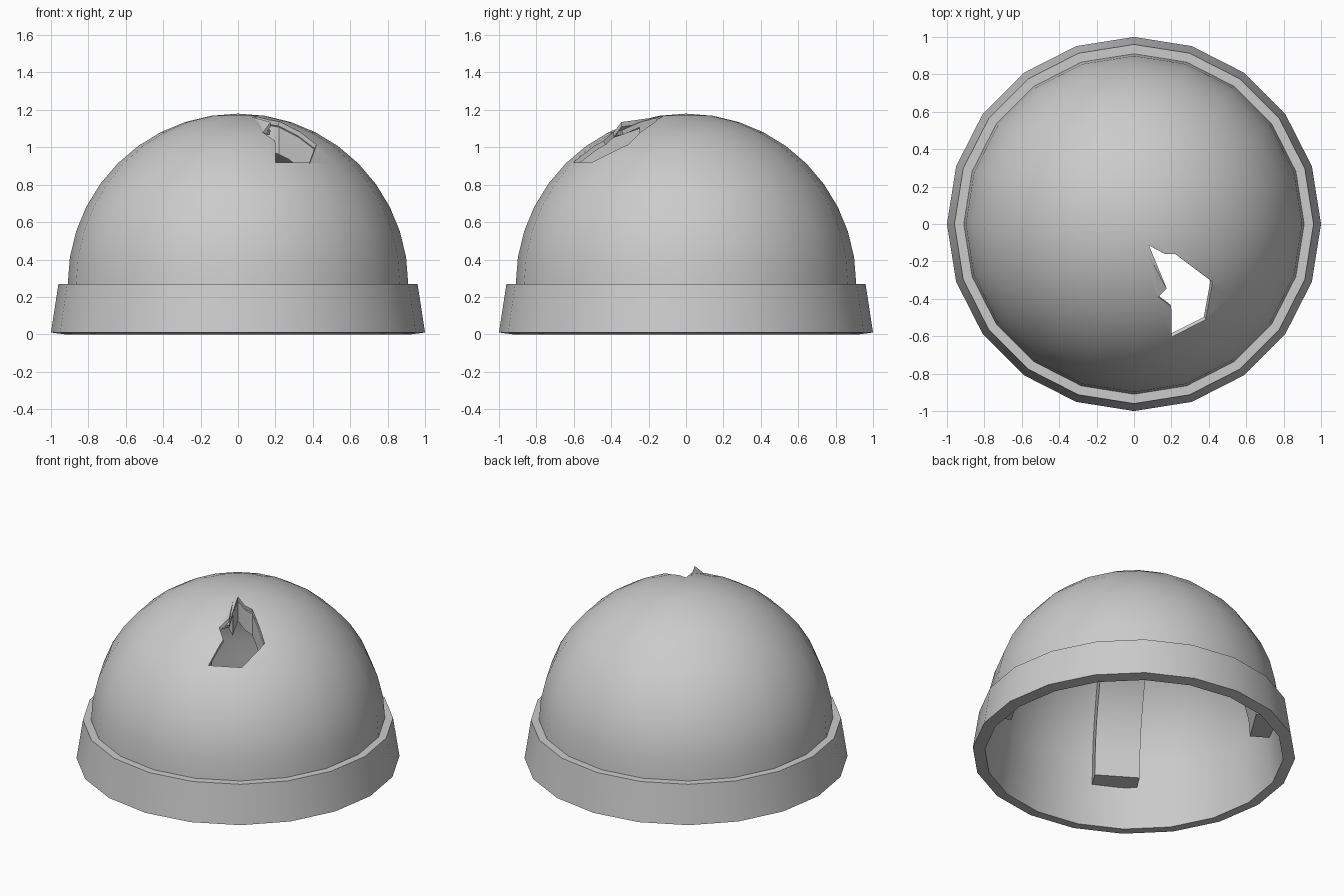
import bpy, bmesh, math
from mathutils import Matrix, Vector

if "Cube" in bpy.data.objects:
    bpy.data.objects.remove(bpy.data.objects["Cube"])

SIDES, CZ, R, R_IN = 20, 0.27, 0.91, 0.885
HOLE = [(.08, -.115), (.165, -.16), (.22, -.16), (.42, -.31), (.385, -.51),
        (.2, -.605), (.2, -.445), (.13, -.39), (.175, -.345)]


def make(name, bm):
    bmesh.ops.recalc_face_normals(bm, faces=bm.faces)
    me = bpy.data.meshes.new(name)
    bm.to_mesh(me)
    bm.free()
    ob = bpy.data.objects.new(name, me)
    bpy.context.collection.objects.link(ob)
    return ob


def activate(ob):
    bpy.ops.object.select_all(action='DESELECT')
    ob.select_set(True)
    bpy.context.view_layer.objects.active = ob


def lathe(name, profile):
    bm = bmesh.new()
    vs = [bm.verts.new((r, 0, z)) for r, z in profile]
    es = [bm.edges.new(p) for p in zip(vs, vs[1:])]
    bmesh.ops.spin(bm, geom=vs + es, angle=math.tau, steps=SIDES,
                   axis=(0, 0, 1), cent=(0, 0, 0))
    bmesh.ops.remove_doubles(bm, verts=bm.verts, dist=1e-4)
    return make(name, bm)


def prism(name, low, high):
    bm = bmesh.new()
    a = [bm.verts.new(p) for p in low]
    b = [bm.verts.new(p) for p in high]
    bm.faces.new(a)
    bm.faces.new(b)
    n = len(a)
    for i in range(n):
        j = (i + 1) % n
        bm.faces.new((a[i], a[j], b[j], b[i]))
    return make(name, bm)


def cut(ob, cutter):
    m = ob.modifiers.new("hole", 'BOOLEAN')
    m.operation, m.solver, m.object = 'DIFFERENCE', 'EXACT', cutter
    activate(ob)
    bpy.ops.object.modifier_apply(modifier=m.name)


def smooth(ob):
    activate(ob)
    bpy.ops.object.shade_smooth_by_angle(angle=math.radians(30))


def arc(r, a0, a1, n):
    return [(r * math.cos(a0 + (a1 - a0) * i / n), CZ + r * math.sin(a0 + (a1 - a0) * i / n))
            for i in range(n + 1)]


# Domed shell with flared rim band
outer = [(.925, 0), (1, .01), (.96, CZ)] + arc(R, 0, math.pi / 2, 10)
inner = arc(R_IN, math.pi / 2, 0, 10) + [(.925, 0)]
shell = lathe("dome_shell", outer + inner)

# Jagged hole cutters: one towards the dome centre, one straight down
on_dome = [Vector((x, y, math.sqrt(R * R - x * x - y * y))) for x, y in HOLE]
mid = Vector((0, 0, CZ))
cone = prism("hole_cutter", [mid + p * .85 for p in on_dome], [mid + p * 1.2 for p in on_dome])
column = prism("strap_cutter", [(x, y, .4) for x, y in HOLE], [(x, y, 1.5) for x, y in HOLE])
cut(shell, cone)
smooth(shell)

# Two crossed inner straps
profile = arc(.88, 0, math.pi, 20) + arc(.745, math.pi, 0, 20)
for name, deg in (("inner_strap_a", 58), ("inner_strap_b", 148)):
    strap = prism(name, [(x, -.14, z) for x, z in profile], [(x, .14, z) for x, z in profile])
    strap.data.transform(Matrix.Rotation(math.radians(deg), 4, 'Z'))
    cut(strap, column)
    smooth(strap)

# Bent shard lifted at the edge of the hole
tri = [(.13, -.39, 1.075), (.175, -.345, 1.135), (.06, -.13, 1.165), (.09, -.3, 1.115)]
prism("bent_shard", [(x, y, z - .025) for x, y, z in tri], tri)

for ob in (cone, column):
    bpy.data.objects.remove(ob)
